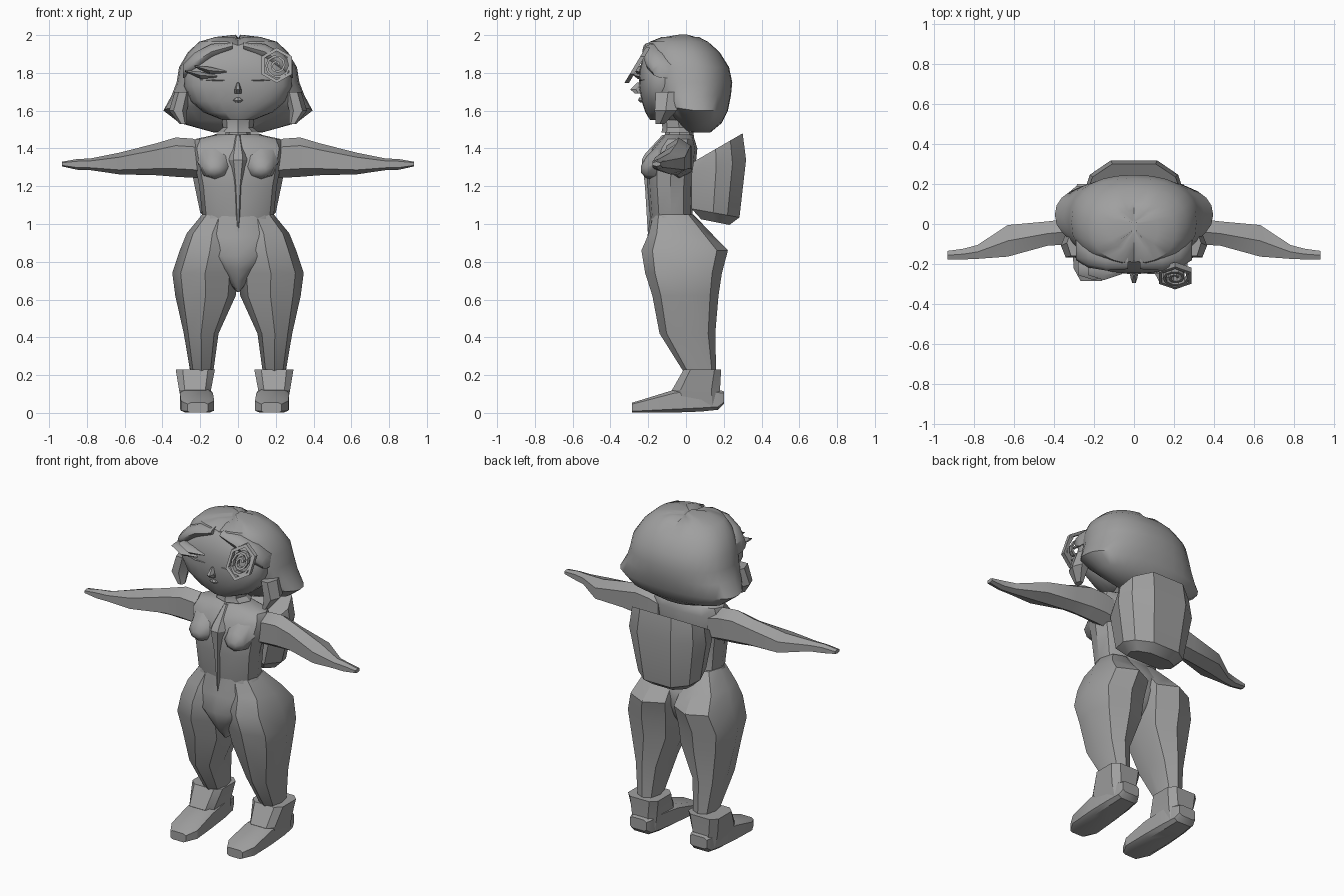
import bpy, bmesh, math

gray = bpy.data.materials.new("plain_gray")
gray.diffuse_color = (0.35, 0.35, 0.35, 1)


def finish(name, bm, mirror=False, angle=30):
    bmesh.ops.recalc_face_normals(bm, faces=bm.faces)
    me = bpy.data.meshes.new(name)
    bm.to_mesh(me)
    bm.free()
    me.materials.append(gray)
    ob = bpy.data.objects.new(name, me)
    bpy.context.collection.objects.link(ob)
    bpy.ops.object.select_all(action='DESELECT')
    ob.select_set(True)
    bpy.context.view_layer.objects.active = ob
    bpy.ops.object.shade_smooth_by_angle(angle=math.radians(angle))
    if mirror:
        ob.modifiers.new("mirror", 'MIRROR').use_mirror_merge = False
    return ob


def oval(axis, t, a0, a1, b0, b1, n=8, p=2.0, turn=0.0):
    """Superellipse ring across an axis, filling the box a0..a1, b0..b1."""
    pts = []
    for i in range(n):
        w = 2 * math.pi * (i + turn) / n
        c, s = math.cos(w), math.sin(w)
        a = (a0 + a1) / 2 + (a1 - a0) / 2 * math.copysign(abs(c) ** (2 / p), c)
        b = (b0 + b1) / 2 + (b1 - b0) / 2 * math.copysign(abs(s) ** (2 / p), s)
        pts.append({'x': (t, a, b), 'y': (a, t, b), 'z': (a, b, t)}[axis])
    return pts


def loft(name, rings, mirror=False, angle=30, closed=False, edit=None):
    bm = bmesh.new()
    vs = [[bm.verts.new(p) for p in r] for r in rings]
    n = len(vs[0])
    pairs = list(zip(vs, vs[1:])) + ([(vs[-1], vs[0])] if closed else [])
    for r, q in pairs:
        for i in range(n):
            bm.faces.new((r[i], r[(i + 1) % n], q[(i + 1) % n], q[i]))
    if not closed:
        bm.faces.new(vs[0])
        bm.faces.new(vs[-1])
    if edit:
        for v in bm.verts:
            edit(v.co)
    return finish(name, bm, mirror, angle)


def stack(name, rows, axis='z', n=8, p=2.0, turn=0.0, **kw):
    return loft(name, [oval(axis, *r, n=n, p=p, turn=turn) for r in rows], **kw)


def sym(rows):
    return [(z, -w, w, y0, y1) for z, w, y0, y1 in rows]


# Hair: flared bob, hem rising to the front, with a parting groove
def shape_hair(co):
    if co.z > 1.8 and abs(co.x) < 0.012 and co.y < 0.17:
        co.z -= 0.02
        co.y *= 0.95
    elif co.z < 1.63:
        co.z += 0.03 * max(0.0, min(1.0, (0.05 - co.y) / 0.2))


stack("hair", sym([(1.485, .13, .0, .13), (1.535, .31, -.05, .19), (1.6, .395, -.13, .222),
                   (1.68, .352, -.19, .238), (1.75, .325, -.21, .245), (1.83, .312, -.215, .228),
                   (1.91, .265, -.215, .178), (1.965, .205, -.195, .12), (1.99, .12, -.13, .07),
                   (2.002, .015, -.05, .02)]),
      n=28, p=2.3, angle=40, edit=shape_hair)

# Face
stack("face", sym([(1.55, .08, -.19, -.03), (1.59, .18, -.215, 0), (1.65, .25, -.235, 0),
                   (1.73, .285, -.25, 0), (1.82, .28, -.245, 0), (1.9, .23, -.225, 0),
                   (1.945, .15, -.19, 0)]), n=20, p=2.4, angle=45)

# Nose, lips and closed eyelids
stack("nose", sym([(1.69, .02, -.272, -.23), (1.712, .018, -.3, -.23),
                   (1.75, .006, -.26, -.23)]), n=6)
stack("lips", sym([(1.642, .012, -.242, -.2), (1.655, .03, -.254, -.2), (1.67, .012, -.248, -.2)]), n=8)
stack("eyelid", [(.055, -.248, -.2, 1.756, 1.764), (.12, -.25, -.18, 1.752, 1.768),
                 (.2, -.225, -.15, 1.758, 1.768)], axis='x', n=6, mirror=True)

# Leaf-shaped tufts beside one eye
for x, z in ((-.15, 1.815), (-.2, 1.79)):
    stack("eye_tuft", [(x - .08, -.255, -.18, z + .015, z + .025), (x, -.28, -.18, z - .025, z + .02),
                       (x + .09, -.25, -.2, z - .015, z - .004)], axis='x', n=6)

# Bangs and side locks
stack("bang", [(.03, -.225, -.1, 1.92, 1.965), (.14, -.232, -.1, 1.87, 1.955),
               (.23, -.217, -.08, 1.8, 1.91), (.29, -.18, -.05, 1.77, 1.85)],
      axis='x', n=10, mirror=True, angle=50)
stack("side_lock", [(1.53, .27, .31, -.165, -.11), (1.6, .27, .365, -.175, -.04),
                    (1.7, .25, .335, -.17, -.02)], n=6, mirror=True)


# Spiral flower: hexagonal rim and a coiled ribbon on a tilted plane
def coil(name, path, closed=False, w=.009, d=.012):
    rings = []
    for r, t in path:
        ring = []
        for dr, dy in ((-w, -d), (w, -d), (w, d), (-w, d)):
            a, b = (r + dr) * math.cos(t), (r + dr) * math.sin(t)
            ring.append((.205 + a, -.258 + .6 * b + dy, 1.84 + b))
        rings.append(ring)
    loft(name, rings, closed=closed)


coil("flower_rim", [(.085, math.pi * (i / 3 + 1 / 6)) for i in range(6)], closed=True)
coil("flower_coil", [(.012 + .0028 * i, math.pi * i / 5) for i in range(22)], w=.006)

# Neck and choker
stack("neck", sym([(1.4, .09, -.13, .05), (1.48, .065, -.11, .04), (1.6, .07, -.12, .04)]))
stack("choker", sym([(1.485, .11, -.13, .055), (1.51, .08, -.125, .05), (1.55, .085, -.13, .05)]))

# Torso
stack("torso", sym([(1.0, .17, -.185, .06), (1.05, .19, -.192, .035), (1.2, .205, -.205, .04),
                    (1.3, .225, -.208, .05), (1.4, .245, -.18, .06), (1.45, .225, -.135, .045),
                    (1.475, .11, -.11, .03)]), n=12, p=2.5, angle=35)

# Bust, built front to back with a long upper slope
stack("bust", [(-.237, .1, .15, 1.27, 1.31), (-.212, .055, .19, 1.243, 1.355),
               (-.14, .025, .215, 1.225, 1.43)], axis='y', n=8, mirror=True, angle=45)

# Tapered tie down to the pointed bodice front
stack("tie", sym([(.96, .004, -.205, -.17), (1.2, .022, -.222, -.15), (1.34, .048, -.24, -.15),
                  (1.37, .045, -.225, -.12), (1.47, .015, -.13, -.08)]), n=6)

# Pelvis between the thighs
stack("pelvis", sym([(.64, .008, -.13, -.01), (.7, .055, -.175, .05), (.76, .11, -.205, .09),
                     (.83, .19, -.228, .12), (.93, .25, -.205, .12), (1.05, .19, -.188, .035)]),
      n=16, p=2.3, angle=50)

# Legs
stack("leg", [(1.05, .0, .19, -.172, .04), (.95, .0, .272, -.197, .135), (.86, -.01, .308, -.236, .222),
              (.74, .0, .348, -.216, .19), (.62, .012, .332, -.178, .172), (.42, .103, .287, -.14, .155),
              (.2, .133, .25, -.002, .16)], n=8, p=2.35, mirror=True, angle=35)

# Boots: ankle cuff and wedge-shaped foot, standing slightly to one side
cuff = stack("boot_cuff", [(.03, .13, .28, -.05, .185), (.12, .122, .297, -.08, .185),
                           (.23, .1, .316, -.016, .19)], p=4, turn=.5, mirror=True)
foot = stack("boot_foot", [(-.285, .14, .25, .0, .055), (-.22, .105, .287, .0, .075),
                           (-.06, .112, .292, .0, .125), (.08, .122, .287, .005, .14),
                           (.17, .135, .277, .015, .125), (.2, .148, .267, .045, .115)],
             axis='y', p=5, turn=.5, mirror=True)
cuff.location.x = foot.location.x = -.018

# Arms with flat hands
stack("arm", [(.17, -.11, .04, 1.24, 1.43), (.24, -.11, .04, 1.245, 1.452), (.33, -.11, .033, 1.25, 1.458),
              (.43, -.115, .02, 1.258, 1.428), (.63, -.172, .004, 1.263, 1.377),
              (.78, -.178, -.1, 1.285, 1.347), (.85, -.18, -.12, 1.287, 1.344),
              (.932, -.18, -.132, 1.305, 1.33)],
      axis='x', n=6, p=2.6, turn=.5, mirror=True)


# Backpack: flat back panel, slanted sides, top sloping down to the body
def pack_ring(z, w, y0, y1, lean=0.0):
    half = [(w * .8, y0), (w, y0 + (y1 - y0) * .45), (w * .88, y0 + (y1 - y0) * .75), (w * .46, y1)]
    pts = half + [(-x, y) for x, y in reversed(half)]
    return [(x, y, z + lean * (y - y1)) for x, y in pts]


loft("backpack", [pack_ring(.995, .15, .08, .23, -.2), pack_ring(1.035, .2, .03, .283, -.18),
                  pack_ring(1.34, .25, .03, .318, .25), pack_ring(1.48, .235, .04, .3, .58)])
